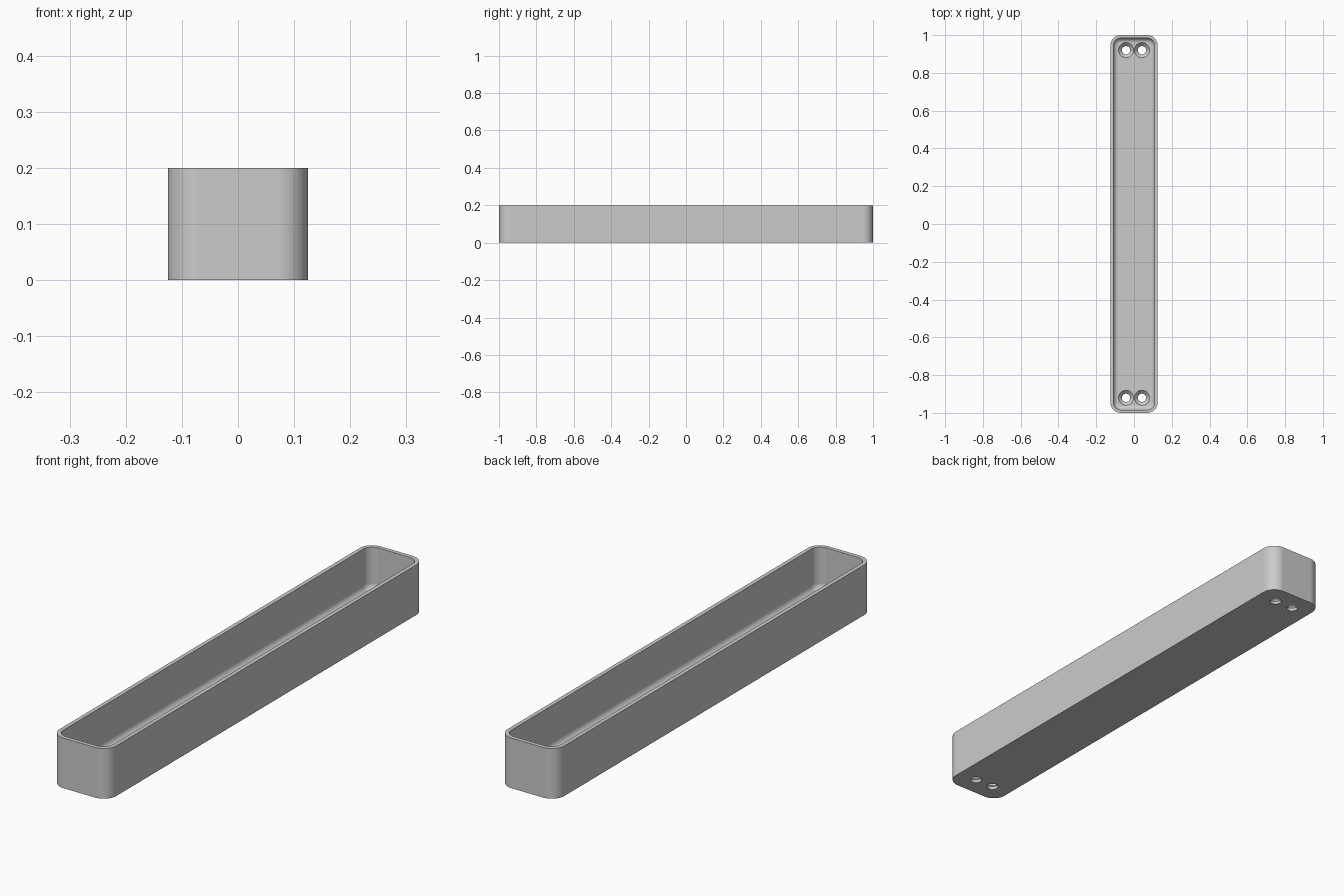
import bpy, bmesh, math

cube = bpy.data.objects.get("Cube")
if cube:
    bpy.data.objects.remove(cube, do_unlink=True)

HALF_X, HALF_Y, HEIGHT = 0.125, 1.0, 0.2
CORNER, WALL, FLOOR, FILLET = 0.055, 0.016, 0.03, 0.025
CORNER_STEPS, FILLET_STEPS = 10, 8

grey = bpy.data.materials.new("plain grey")
grey.use_nodes = True
colour = (0.6, 0.6, 0.6, 1)
grey.diffuse_color = colour
grey.node_tree.nodes["Principled BSDF"].inputs["Base Color"].default_value = colour


def rounded_ring(bm, inset, z):
    """Rounded rectangle of vertices, inset from the outer outline."""
    radius = CORNER - inset
    ring = []
    for quarter, (sx, sy) in enumerate([(1, 1), (-1, 1), (-1, -1), (1, -1)]):
        for i in range(CORNER_STEPS + 1):
            a = (quarter + i / CORNER_STEPS) * math.pi / 2
            ring.append(bm.verts.new((sx * (HALF_X - CORNER) + radius * math.cos(a),
                                      sy * (HALF_Y - CORNER) + radius * math.sin(a), z)))
    return ring


def lathe(bm, x, y, profile, sides=32):
    """Closed solid of revolution about a vertical axis."""
    rings = [[bm.verts.new((x + r * math.cos(math.tau * i / sides),
                            y + r * math.sin(math.tau * i / sides), z))
              for i in range(sides)] for r, z in profile]
    skin(bm, rings)


def skin(bm, rings):
    """Bridge the rings in order and cap both ends."""
    for a, b in zip(rings, rings[1:]):
        for i in range(len(a)):
            j = (i + 1) % len(a)
            bm.faces.new((a[i], a[j], b[j], b[i]))
    bm.faces.new(rings[0][::-1])
    bm.faces.new(rings[-1])


def finish(bm, name):
    bmesh.ops.recalc_face_normals(bm, faces=bm.faces)
    mesh = bpy.data.meshes.new(name)
    bm.to_mesh(mesh)
    bm.free()
    mesh.materials.append(grey)
    obj = bpy.data.objects.new(name, mesh)
    bpy.context.collection.objects.link(obj)
    return obj


# Tray shell: outer wall, rim, inner wall, filleted floor
bm = bmesh.new()
section = [(0, 0), (0, HEIGHT), (WALL, HEIGHT)]
for i in range(FILLET_STEPS + 1):
    a = i / FILLET_STEPS * math.pi / 2
    section.append((WALL + FILLET * (1 - math.cos(a)),
                    FLOOR + FILLET * (1 - math.sin(a))))
skin(bm, [rounded_ring(bm, inset, z) for inset, z in section])
tray = finish(bm, "tray")

# Countersunk screw holes, two at each end
bm = bmesh.new()
for x in (-0.042, 0.042):
    for y in (-0.92, 0.92):
        lathe(bm, x, y, [(0.022, -0.02), (0.022, 0.012),
                         (0.04, FLOOR), (0.04, FLOOR + 0.05)])
cutter = finish(bm, "screw_hole_cutter")
cutter.hide_render = True

bpy.ops.object.select_all(action="DESELECT")
bpy.context.view_layer.objects.active = tray
tray.select_set(True)
cut = tray.modifiers.new("screw holes", "BOOLEAN")
cut.operation = "DIFFERENCE"
cut.solver = "EXACT"
cut.object = cutter
bpy.ops.object.modifier_apply(modifier=cut.name)
bpy.data.objects.remove(cutter, do_unlink=True)

# Smooth corners and fillets, crisp rim and hole edges
bpy.ops.object.shade_smooth_by_angle(angle=math.radians(30))
weighted = tray.modifiers.new("weighted normals", "WEIGHTED_NORMAL")
weighted.keep_sharp = True
